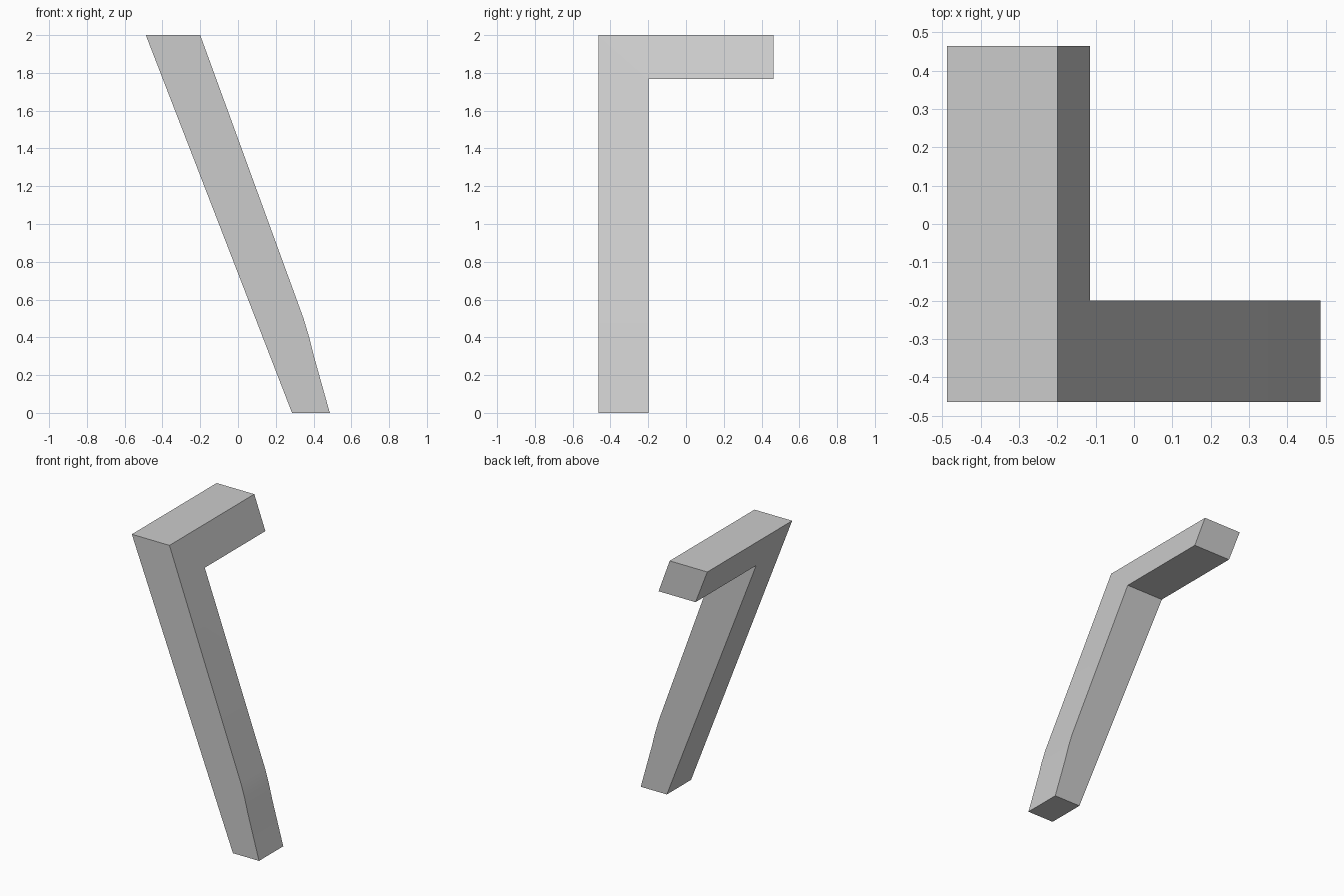
import bpy, bmesh, math

cube = bpy.data.objects.get("Cube")
if cube:
    bpy.data.objects.remove(cube, do_unlink=True)

grey = bpy.data.materials.new("plain_grey")
grey.use_nodes = True
GREY = (0.6, 0.6, 0.6, 1)
grey.diffuse_color = GREY
grey.node_tree.nodes["Principled BSDF"].inputs["Base Color"].default_value = GREY


def prism(name, profile, y0, y1):
    """Extrude an x-z outline along y."""
    bm = bmesh.new()
    face = bm.faces.new([bm.verts.new((x, y0, z)) for x, z in profile])
    ext = bmesh.ops.extrude_face_region(bm, geom=[face])
    verts = [v for v in ext["geom"] if isinstance(v, bmesh.types.BMVert)]
    bmesh.ops.translate(bm, verts=verts, vec=(0, y1 - y0, 0))
    bmesh.ops.recalc_face_normals(bm, faces=bm.faces)
    mesh = bpy.data.meshes.new(name)
    bm.to_mesh(mesh)
    bm.free()
    obj = bpy.data.objects.new(name, mesh)
    bpy.context.collection.objects.link(obj)
    return obj


# Slanted leg with a gently bent foot, running the full depth of the arm
outline = [(-0.488, 2), (0.286, 0), (0.486, 0), (0.402, 0.3),
           (0.377, 0.4), (0.347, 0.5), (-0.2, 2)]
bracket = prism("bent_leg_bracket", outline, -0.464, 0.464)
bracket.data.materials.append(grey)

# Clear the space under the rear arm
cutter = prism("arm_clearance", [(-1, -1), (1, -1), (1, 1.767), (-1, 1.767)], -0.199, 1)
cutter.hide_render = True
cut = bracket.modifiers.new("under_arm_cut", "BOOLEAN")
cut.operation = "DIFFERENCE"
cut.solver = "EXACT"
cut.object = cutter

bpy.context.view_layer.objects.active = bracket
bracket.select_set(True)
bpy.ops.object.modifier_apply(modifier=cut.name)
bpy.data.objects.remove(cutter, do_unlink=True)

# Soften only the shallow bend at the foot
bpy.ops.object.shade_smooth_by_angle(angle=math.radians(20))
